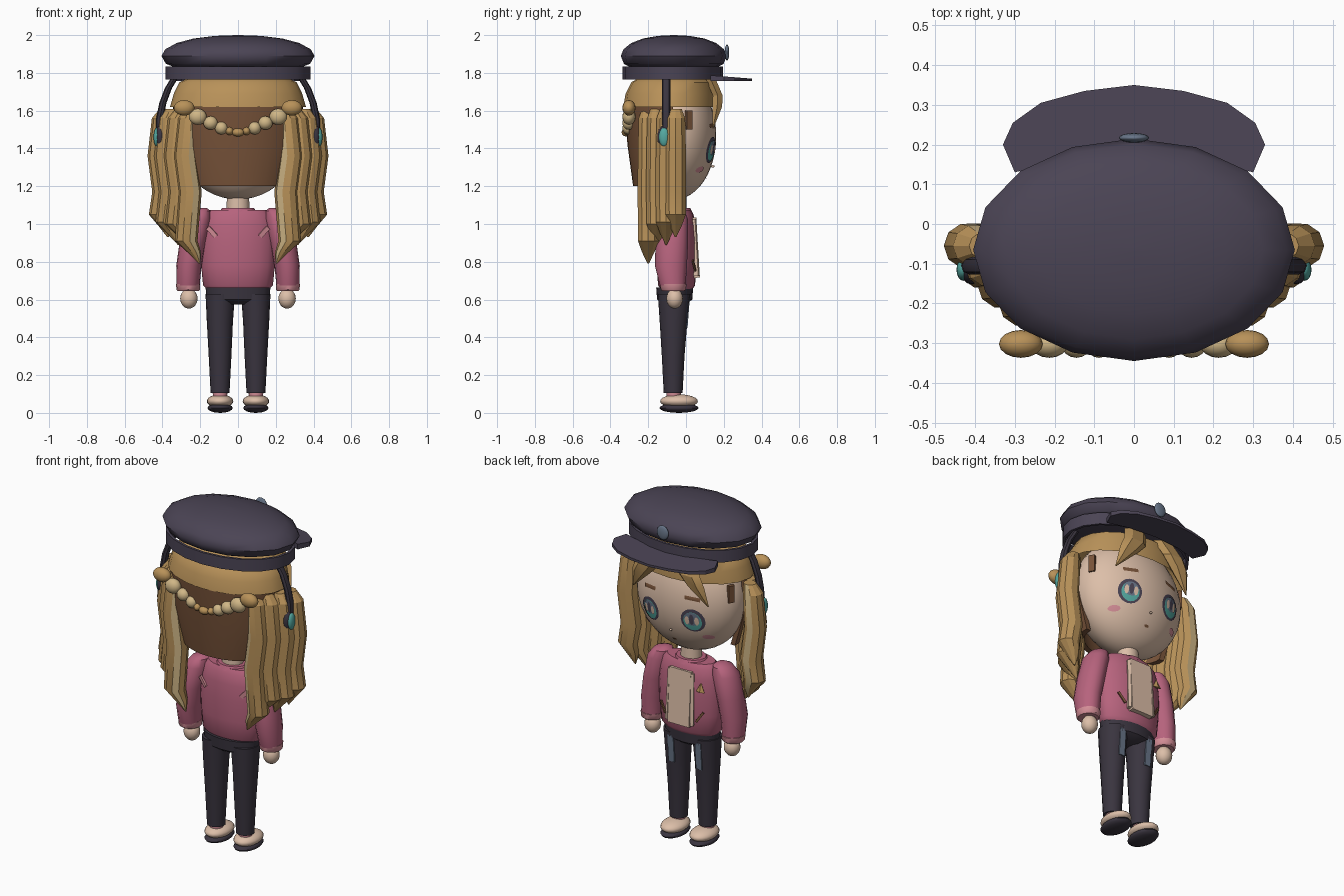
import bpy, bmesh, math
from mathutils import Matrix, Vector, Euler

if "Cube" in bpy.data.objects:
    bpy.data.objects.remove(bpy.data.objects["Cube"])


def mat(name, r, g, b):
    m = bpy.data.materials.new(name)
    m.diffuse_color = (r, g, b, 1)
    m.use_nodes = True
    m.node_tree.nodes["Principled BSDF"].inputs["Base Color"].default_value = m.diffuse_color
    return m


NAVY = mat("navy cloth", .070, .058, .090)
DARK = mat("dark denim", .042, .035, .050)
PINK = mat("pink knit", .47, .125, .205)
ROSE = mat("light pink", .66, .27, .31)
BLOND = mat("blond hair", .48, .285, .10)
PALE = mat("pale hair", .63, .47, .24)
BROWN = mat("brown hair", .19, .088, .042)
SKIN = mat("skin and cream", .72, .52, .395)
TEAL = mat("teal", .09, .40, .36)
SLATE = mat("slate blue", .14, .18, .25)


def finish(name, bm, mats, angle=40):
    """Turn a bmesh into an object, smooth below the given angle."""
    bmesh.ops.recalc_face_normals(bm, faces=bm.faces)
    me = bpy.data.meshes.new(name)
    bm.to_mesh(me)
    bm.free()
    for m in mats:
        me.materials.append(m)
    for p in me.polygons:
        p.use_smooth = angle > 0
    if angle > 0:
        me.set_sharp_from_angle(angle=math.radians(angle))
    ob = bpy.data.objects.new(name, me)
    bpy.context.collection.objects.link(ob)
    return ob


def loft(name, rings, mats, n=16, angle=40, caps=(True, True), stripe=None):
    """Skin elliptical rings (x, y, z, rx, ry); stripe is the side given the second colour."""
    bm = bmesh.new()
    loops = [[bm.verts.new((x + rx * math.cos(2 * math.pi * i / n), y + ry * math.sin(2 * math.pi * i / n), z))
              for i in range(n)] for x, y, z, rx, ry in rings]
    for a, b in zip(loops, loops[1:]):
        for i in range(n):
            f = bm.faces.new((a[i], a[(i + 1) % n], b[(i + 1) % n], b[i]))
            f.material_index = 1 if i == stripe else 0
    if caps[0]:
        bm.faces.new(loops[0])
    if caps[1]:
        bm.faces.new(loops[-1])
    return finish(name, bm, mats, angle)


def ball(name, c, r, m, u=16, v=10, angle=60):
    bm = bmesh.new()
    bmesh.ops.create_uvsphere(bm, u_segments=u, v_segments=v, radius=1)
    bm.transform(Matrix.Translation(c) @ Matrix.Diagonal((*r, 1)))
    return finish(name, bm, [m], angle)


def box(name, c, d, m, rot=(0, 0, 0)):
    bm = bmesh.new()
    bmesh.ops.create_cube(bm, size=1)
    bm.transform(Matrix.Translation(c) @ Euler(rot).to_matrix().to_4x4() @ Matrix.Diagonal((*d, 1)))
    return finish(name, bm, [m], 0)


HEAD = Vector((0, -.06, 1.465))
HR = Vector((.33, .22, .335))


def decal(name, cx, cz, rx, rz, m, lift=.003, n=18, tilt=0):
    """Thin patch wrapped on the front of the head."""
    bm = bmesh.new()

    def put(s, a):
        u, w = s * rx * math.cos(a), s * rz * math.sin(a)
        x = cx + u * math.cos(tilt) - w * math.sin(tilt)
        z = cz + u * math.sin(tilt) + w * math.cos(tilt)
        k = 1 - (x / HR.x) ** 2 - ((z - HEAD.z) / HR.z) ** 2
        return bm.verts.new((x, HEAD.y + HR.y * math.sqrt(max(k, 0)) + lift, z))

    off = math.pi / 4 if n == 4 else 0
    rings = [[put(s, off + 2 * math.pi * i / n) for i in range(n)] for s in (.35, .7, 1)]
    bm.faces.new(rings[0])
    for a, b in zip(rings, rings[1:]):
        for i in range(n):
            bm.faces.new((a[i], a[(i + 1) % n], b[(i + 1) % n], b[i]))
    ob = finish(name, bm, [m], 60)
    # patches must face outward, toward +y
    if ob.data.polygons[0].normal.y < 0:
        ob.data.flip_normals()


# ---- head and face
ball("head", HEAD, HR, SKIN, 32, 24)
ball("nose", (0, .142, 1.305), (.007, .009, .007), SKIN, 8, 6)
decal("mouth", 0, 1.238, .015, .007, BROWN)
for s in (-1, 1):
    x = s * .138
    decal("eye_rim", x, 1.392, .066, .070, NAVY, .003)
    decal("iris", x, 1.388, .050, .056, TEAL, .006)
    decal("iris_top", x, 1.403, .042, .040, SLATE, .009)
    for k in (-1, 1):
        decal("eye_glint", x + k * .026, 1.394, .012, .026, SKIN, .011, 12)
    decal("pupil", x, 1.402, .013, .032, NAVY, .012, 12)
    decal("eyebrow", s * .138, 1.522, .060, .015, BROWN, .004, 4, -s * .08)
    decal("blush", s * .20, 1.288, .028, .016, ROSE, .004)
    box("sideburn", (s * .305, .015, 1.55), (.02, .035, .10), BROWN, (0, 0, s * .5))

# ---- hair cap and dark back hair
loft("hair_cap", [(0, -.085, 1.62, .36, .247), (0, -.08, 1.69, .34, .24), (0, -.07, 1.75, .31, .22),
                  (0, -.07, 1.785, .24, .16)], [BLOND], 20, caps=(False, True))
bm = bmesh.new()
rows = []
for z, rx, ry in ((1.625, .345, .24), (1.42, .335, .225), (1.2, .27, .195)):
    for d in (0, .03):
        rows.append([bm.verts.new(((rx - d) * math.cos(t), -.085 + (ry - d) * math.sin(t), z))
                     for t in [math.pi * (.98 + 1.04 * i / 18) for i in range(19)]])
ring = [rows[0], rows[2], rows[4], rows[5], rows[3], rows[1]]
for a, b in zip(ring, ring[1:] + ring[:1]):
    for i in range(18):
        bm.faces.new((a[i], a[i + 1], b[i + 1], b[i]))
for i in (0, 18):
    bm.faces.new([r[i] for r in ring])
finish("back_hair", bm, [BROWN])

# ---- long wavy side locks: centre x, y, tip z, inward tip shift, striped side (right, left)
LOCKS = [(.40, -.055, .93, .03, (None, 2)), (.365, -.105, .89, .05, (None, None)),
         (.315, -.155, .88, .06, (None, None)), (.262, -.200, .79, .06, (6, 8))]
for s in (-1, 1):
    for x, y, tip, shift, st in LOCKS:
        low = tip + .12
        path = [(1.61, -.02, .035), (1.56, 0, .056), (1.36, .018, .061), (1.17, -.008, .062),
                (low, .012, .060), ((low + tip) / 2, -shift * .5, .036), (tip, -shift, .004)]
        loft("side_lock", [(s * (x + dx), y, z, r, r * .95) for z, dx, r in path], [BLOND, PALE], 10, 25,
             stripe=st[0] if s > 0 else st[1])

# ---- two pointed bangs parted in the middle
for s in (-1, 1):
    loft("bang", [(s * .10, .13, 1.77, .075, .03), (s * .135, .168, 1.68, .075, .030),
                  (s * .175, .165, 1.62, .060, .030), (s * .245, .142, 1.505, .004, .003)], [BLOND], 6, 25)

# ---- beaded braid across the back
ball("braid_bead", (0, -.315, 1.485), (.032, .026, .022), BLOND)
for s in (-1, 1):
    for x, z, rx, rz, m in ((.285, 1.615, .055, .041, BLOND), (.213, 1.568, .047, .043, PALE),
                            (.145, 1.535, .038, .036, PALE), (.088, 1.508, .034, .034, PALE),
                            (.045, 1.492, .022, .022, BLOND)):
        ball("braid_bead", (s * x, -.302, z), (rx, .035, rz), m)

# ---- headphones
for s in (-1, 1):
    loft("headphone_arm", [(s * x, -.105, z, .019, .022) for x, z in
                           ((.325, 1.79), (.368, 1.72), (.398, 1.64), (.414, 1.56), (.418, 1.46))], [DARK], 8)
    ball("headphone_pad", (s * .408, -.11, 1.46), (.032, .042, .068), DARK)
    ball("headphone_disc", (s * .430, -.115, 1.46), (.017, .028, .05), TEAL)

# ---- cap: crown, band, visor, badge
HY = -.065
loft("hat_crown", [(0, HY, 1.832, .34, .235), (0, HY, 1.848, .382, .264), (0, HY, 1.89, .405, .28),
                   (0, HY, 1.925, .385, .266), (0, HY, 1.958, .325, .225), (0, HY, 1.982, .235, .162),
                   (0, HY, 1.996, .12, .083), (0, HY, 2.0, .01, .007)], [NAVY], 16, 45)
loft("hat_band", [(0, HY - .005, 1.765, .37, .25), (0, HY - .005, 1.765, .385, .265), (0, HY - .005, 1.835, .385, .265),
                  (0, HY - .005, 1.835, .37, .25), (0, HY - .005, 1.765, .37, .25)], [NAVY], 20, caps=(False, False))
half = [(.125, .335), (.235, .305), (.305, .255), (.33, .20), (.30, .13), (.17, .165)]
outline = [(0, .35)] + half + [(0, .18)] + [(-x, y) for x, y in reversed(half)]
bm = bmesh.new()
top = [bm.verts.new((x, y, 1.787 - .08 * (y - .13))) for x, y in outline]
bot = [bm.verts.new((x, y, 1.756)) for x, y in outline]
bm.faces.new(top)
bm.faces.new(bot)
for i in range(len(outline)):
    j = (i + 1) % len(outline)
    bm.faces.new((top[i], top[j], bot[j], bot[i]))
finish("hat_visor", bm, [NAVY], 30)
ball("hat_badge", (0, .217, 1.908), (.038, .012, .042), SLATE)

# ---- torso and clothing
BY = -.05
loft("neck", [(0, BY, 1.04, .062, .055), (0, BY, 1.17, .058, .052)], [SKIN])
loft("collar", [(0, BY, 1.06, .10, .085), (0, BY, 1.085, .085, .072), (0, BY, 1.085, .068, .06)], [PINK])
loft("jacket", [(0, BY, .655, .165, .085), (0, BY, .675, .185, .098), (0, BY, .78, .195, .105),
                (0, BY, .90, .20, .108), (0, BY, .99, .192, .10), (0, BY, 1.05, .175, .09),
                (0, BY, 1.075, .15, .075)], [PINK], 20)
box("shirt_panel", (0, .047, .875), (.14, .034, .32), SKIN, (.06, 0, 0))
for s in (-1, 1):
    box("shirt_edge", (s * .074, .044, .875), (.018, .034, .30), SKIN, (.06, 0, s * -.4))
    box("pocket_slit", (s * .12, .043, .78), (.013, .008, .07), BROWN, (0, s * .6, -s * .35))
    box("back_mark", (s * .138, -.130, .958), (.024, .010, .065), ROSE, (.1, s * .75, s * .4))
loft("chest_pin", [(-.125, .044, .93, .028, .008), (-.125, .038, .98, .002, .004)], [BLOND], 4, 0)
loft("hips", [(0, -.06, .575, .06, .06), (0, -.06, .60, .165, .093), (0, -.06, .665, .172, .098)], [DARK], 20)

# ---- arms, legs and shoes
for s in (-1, 1):
    loft("sleeve", [(s * .185, -.065, 1.085, .02, .025), (s * .195, -.065, 1.07, .05, .058),
                    (s * .212, -.07, 1.025, .070, .080), (s * .24, -.075, .90, .070, .086),
                    (s * .26, -.08, .78, .067, .085), (s * .264, -.07, .675, .061, .068)], [PINK])
    loft("cuff", [(s * .264, -.067, .645, .056, .058), (s * .264, -.067, .652, .062, .066),
                  (s * .264, -.067, .682, .064, .07)], [ROSE])
    ball("hand", (s * .26, -.06, .605), (.046, .044, .053), SKIN)
    loft("trouser_leg", [(s * .095, -.068, .105, .05, .05), (s * .095, -.068, .30, .06, .06),
                         (s * .096, -.066, .48, .069, .073), (s * .094, -.063, .63, .078, .086)], [DARK])
    box("trouser_patch", (s * .09, .0095, .53), (.038, .0095, .16), SLATE, (-.075, 0, 0))
    loft("ankle", [(s * .095, -.065, .07, .036, .036), (s * .095, -.065, .12, .04, .04)], [ROSE])
    ball("shoe", (s * .095, -.037, .062), (.07, .10, .036), SKIN, 20, 12)
    ball("sole", (s * .095, -.037, .026), (.067, .104, .026), DARK, 20, 8)
